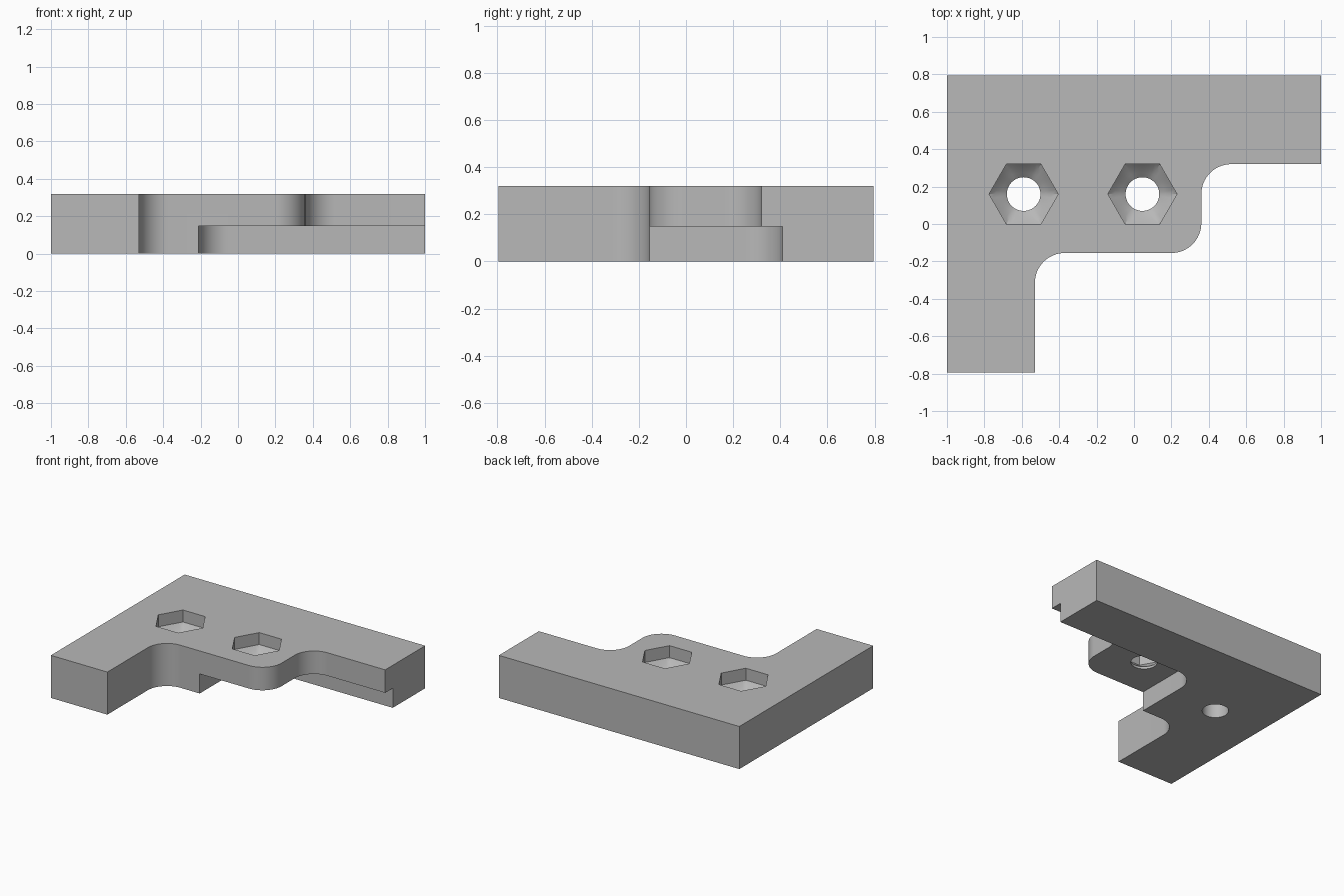
import bpy, bmesh, math
from mathutils import Vector

if "Cube" in bpy.data.objects:
    bpy.data.objects.remove(bpy.data.objects["Cube"])

H, STEP, R = 0.32, 0.147, 0.16      # plate height, rebate height, fillet radius

grey = bpy.data.materials.new("mid grey")
grey.diffuse_color = (0.48, 0.48, 0.48, 1)
grey.use_nodes = True
grey.node_tree.nodes["Principled BSDF"].inputs["Base Color"].default_value = grey.diffuse_color


def rounded(points, seg=16):
    """Outline from (x, y, radius) corners, with arcs where radius > 0."""
    out, n = [], len(points)
    for i, (x, y, r) in enumerate(points):
        p = Vector((x, y))
        if not r:
            out.append(p)
            continue
        a = (Vector(points[i - 1][:2]) - p).normalized()
        b = (Vector(points[(i + 1) % n][:2]) - p).normalized()
        c = p + (a + b) * r
        for k in range(seg + 1):
            t = k / seg * math.pi / 2
            out.append(c - b * r * math.cos(t) - a * r * math.sin(t))
    return out


def loft(name, rings):
    """Closed solid through rings of equal vertex count, bottom to top."""
    bm = bmesh.new()
    vs = [[bm.verts.new(p) for p in ring] for ring in rings]
    n = len(vs[0])
    for lo, hi in zip(vs, vs[1:]):
        for i in range(n):
            j = (i + 1) % n
            bm.faces.new((lo[i], lo[j], hi[j], hi[i]))
    bm.faces.new(vs[0][::-1])
    bm.faces.new(vs[-1])
    bmesh.ops.recalc_face_normals(bm, faces=bm.faces)
    me = bpy.data.meshes.new(name)
    bm.to_mesh(me)
    bm.free()
    me.materials.append(grey)
    ob = bpy.data.objects.new(name, me)
    bpy.context.collection.objects.link(ob)
    return ob


def prism(name, outline, z0, z1):
    return loft(name, [[(p.x, p.y, z) for p in outline] for z in (z0, z1)])


def nut_ring(cx, cy, z, blend, seg=48):
    """Ring that changes from a hexagon (0) to the bolt hole circle (1)."""
    ring = []
    for i in range(seg):
        a = 2 * math.pi * i / seg
        hexagon = 0.16 / math.cos((a % (math.pi / 3)) - math.pi / 6)
        r = hexagon * (1 - blend) + 0.09 * blend
        ring.append((cx + r * math.cos(a), cy + r * math.sin(a), z))
    return ring


# Bracket plate with filleted inner edge
plate = prism("bracket_plate", rounded([
    (-1, -0.795, 0), (-0.53, -0.795, 0), (-0.53, -0.155, R), (0.36, -0.155, R),
    (0.36, 0.32, R), (1, 0.32, 0), (1, 0.795, 0), (-1, 0.795, 0)]), 0, H)

# Rebate under the inner edge
cutters = [prism("rebate_cutter", rounded([
    (-0.21, -0.5, 0), (1.2, -0.5, 0), (1.2, 0.41, 0), (-0.21, 0.41, R)]), -0.1, STEP)]

# Hexagonal nut pockets tapering into round bolt holes
for x in (-0.59, 0.045):
    levels = [(-0.1, 1), (0.165, 1), (0.185, 0.67), (0.205, 0.33), (0.23, 0), (0.4, 0)]
    cutters.append(loft("nut_pocket_cutter", [nut_ring(x, 0.16, z, b) for z, b in levels]))

bpy.context.view_layer.objects.active = plate
plate.select_set(True)
for c in cutters:
    mod = plate.modifiers.new("cut", 'BOOLEAN')
    mod.operation = 'DIFFERENCE'
    mod.solver = 'EXACT'
    mod.object = c
    bpy.ops.object.modifier_apply(modifier=mod.name)
for c in cutters:
    bpy.data.objects.remove(c)

bpy.ops.object.shade_smooth_by_angle(angle=math.radians(30))
